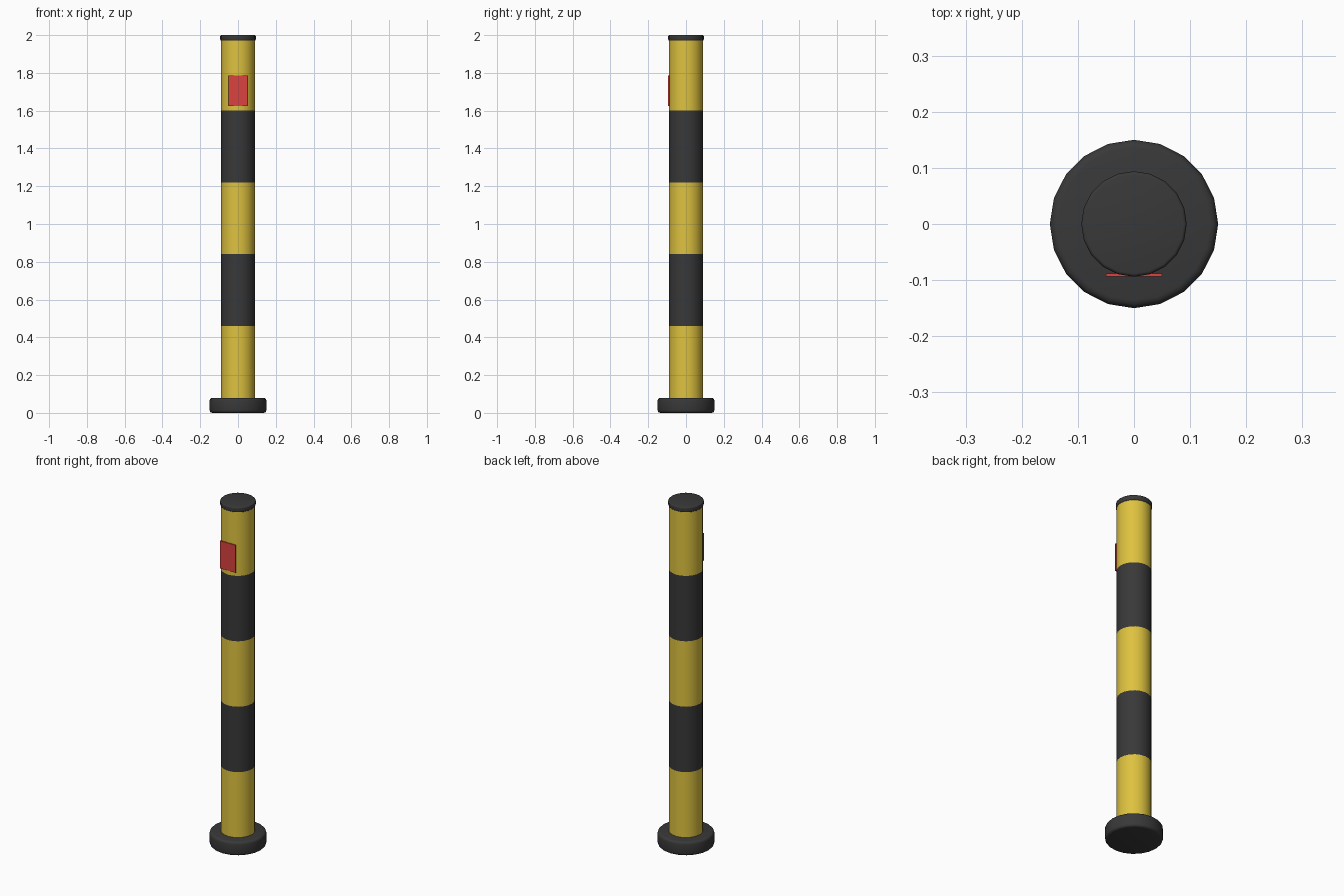
import bpy, math

if "Cube" in bpy.data.objects:
    bpy.data.objects.remove(bpy.data.objects["Cube"])

def material(name, rgb):
    m = bpy.data.materials.new(name)
    m.diffuse_color = (*rgb, 1)
    m.use_nodes = True
    m.node_tree.nodes["Principled BSDF"].inputs["Base Color"].default_value = m.diffuse_color
    return m

yellow = material("yellow", (0.73, 0.54, 0.05))
black = material("black", (0.04, 0.04, 0.04))
red = material("red", (0.70, 0.055, 0.05))
SIDES = 20

def lathe(name, profile, mats, face_mats=None):
    """Revolve a bottom-to-top (radius, z) profile and close both ends."""
    verts = [(r * math.sin(2 * math.pi * i / SIDES), -r * math.cos(2 * math.pi * i / SIDES), z)
             for r, z in profile for i in range(SIDES)]
    faces, idx = [], []
    for k in range(len(profile) - 1):
        for i in range(SIDES):
            j = (i + 1) % SIDES
            faces.append((k * SIDES + i, k * SIDES + j, (k + 1) * SIDES + j, (k + 1) * SIDES + i))
            idx.append(face_mats[k] if face_mats else 0)
    top = (len(profile) - 1) * SIDES
    faces += [tuple(reversed(range(SIDES))), tuple(range(top, top + SIDES))]
    idx += [idx[0], idx[-1]]
    mesh = bpy.data.meshes.new(name)
    mesh.from_pydata(verts, [], faces)
    for m in mats:
        mesh.materials.append(m)
    for p, i in zip(mesh.polygons, idx):
        p.material_index = i
    ob = bpy.data.objects.new(name, mesh)
    bpy.context.collection.objects.link(ob)
    bpy.ops.object.select_all(action='DESELECT')
    ob.select_set(True)
    bpy.context.view_layer.objects.active = ob
    bpy.ops.object.shade_smooth_by_angle(angle=math.radians(50))
    return ob

def rounded(radius, z0, z1, bevel, steps=3):
    """Disc profile with rounded rims."""
    arc = [math.pi / 2 * s / steps for s in range(steps + 1)]
    low = [(radius - bevel + bevel * math.sin(a), z0 + bevel - bevel * math.cos(a)) for a in arc]
    high = [(radius - bevel + bevel * math.cos(a), z1 - bevel + bevel * math.sin(a)) for a in arc]
    return low + high

# Rubber foot and end cap
lathe("base", rounded(0.15, 0, 0.08, 0.014), [black])
lathe("top_cap", rounded(0.094, 1.97, 2.0, 0.006), [black])

# Striped pole: five equal bands, alternating colours
bands = [(0.09, 0.08 + 0.38 * k) for k in range(5)] + [(0.09, 1.975)]
lathe("striped_pole", bands, [yellow, black], [0, 1, 0, 1, 0])

# Red plate on the front
bpy.ops.mesh.primitive_cube_add(size=1, location=(0, -0.091, 1.705))
plate = bpy.context.object
plate.name = "red_plate"
plate.scale = (0.10, 0.006, 0.16)
bpy.ops.object.transform_apply(location=False, rotation=False, scale=True)
plate.data.materials.append(red)
